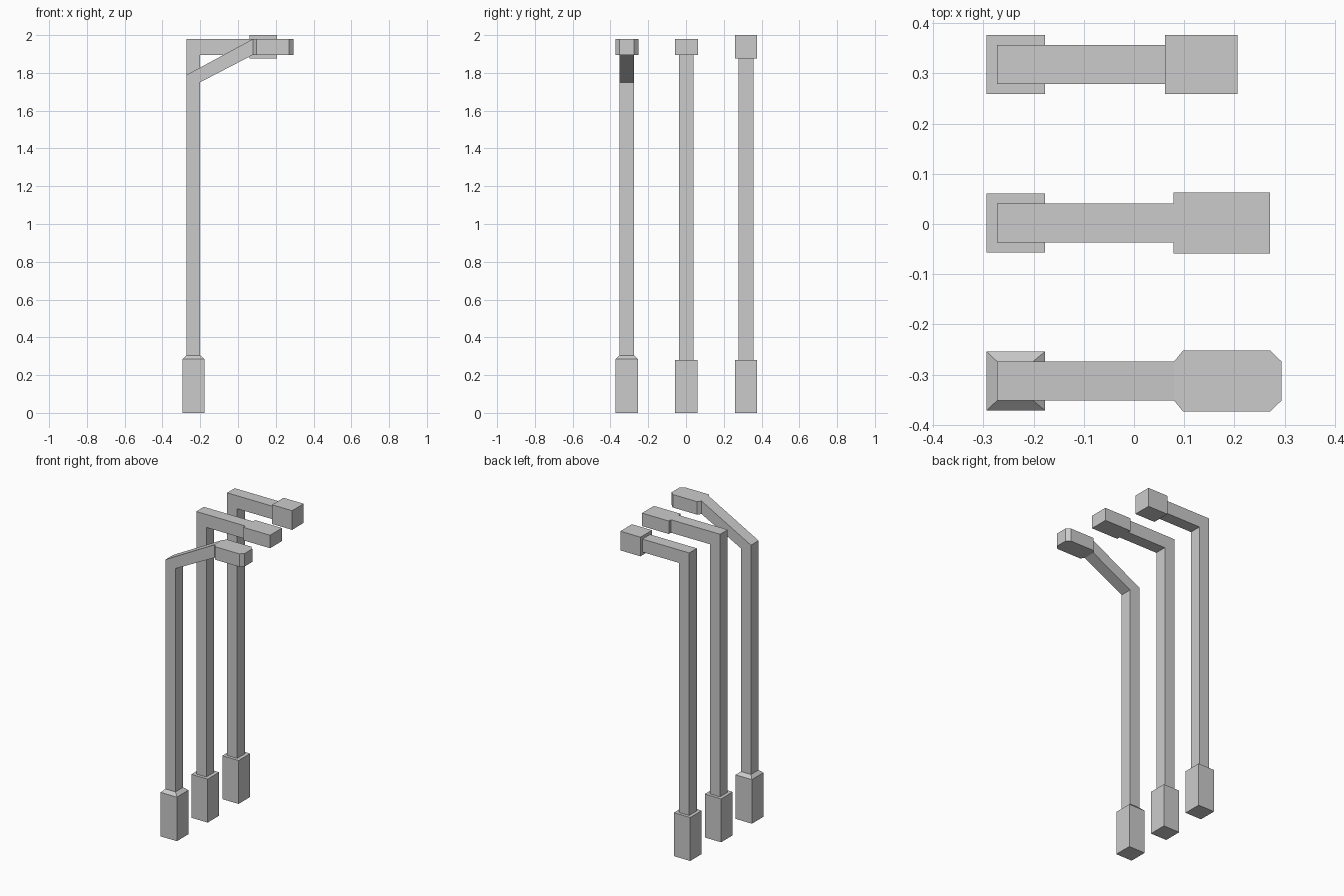
import bpy, bmesh

if "Cube" in bpy.data.objects:
    bpy.data.objects.remove(bpy.data.objects["Cube"])


def prism(name, outline, to3d_a, to3d_b):
    """Solid between two copies of an outline, each placed by a function."""
    bm = bmesh.new()
    a = [bm.verts.new(to3d_a(u, v)) for u, v in outline]
    b = [bm.verts.new(to3d_b(u, v)) for u, v in outline]
    n = len(outline)
    bm.faces.new(a)
    bm.faces.new(b)
    for i in range(n):
        j = (i + 1) % n
        bm.faces.new((a[i], a[j], b[j], b[i]))
    bmesh.ops.recalc_face_normals(bm, faces=bm.faces[:])
    me = bpy.data.meshes.new(name)
    bm.to_mesh(me)
    bm.free()
    ob = bpy.data.objects.new(name, me)
    bpy.context.collection.objects.link(ob)
    return ob


def side_prism(name, profile, y, half):
    """XZ profile extruded along y."""
    return prism(name, profile, lambda u, v: (u, y - half, v), lambda u, v: (u, y + half, v))


def plan_prism(name, outline, y, z0, z1):
    """XY outline (relative to y) extruded upward."""
    return prism(name, outline, lambda u, v: (u, y + v, z0), lambda u, v: (u, y + v, z1))


def rect(x0, x1, half):
    return [(x0, -half), (x1, -half), (x1, half), (x0, half)]


PX0, PX1, PH = -0.273, -0.201, 0.039      # pole extents
BX0, BX1, BH = -0.294, -0.177, 0.059      # base extents
Y1, Y2, Y3 = -0.313, 0.002, 0.318         # lamp positions
ARM0, ARM1 = 1.896, 1.98                  # arm bottom and top

# Base boxes
for label, y, top in (("angled", Y1, 0.285), ("flat", Y2, 0.281), ("box", Y3, 0.281)):
    plan_prism(label + "_lamp_base", rect(BX0, BX1, BH), y, 0, top)

# Sloped collar on the first base
corners = [(-1, -1), (1, -1), (1, 1), (-1, 1)]
prism("angled_lamp_collar", corners,
      lambda u, v: (BX0 if u < 0 else BX1, Y1 + v * BH, 0.285),
      lambda u, v: (PX0 if u < 0 else PX1, Y1 + v * PH, 0.305))

# Pole with slanted arm
side_prism("angled_lamp_pole", [(PX0, 0.305), (PX1, 0.305), (PX1, 1.75),
                                (0.08, ARM0), (0.08, ARM1), (PX0, 1.789)], Y1, PH)

# Poles with straight arms
for label, y, end in (("flat", Y2, 0.079), ("box", Y3, 0.062)):
    side_prism(label + "_lamp_pole", [(PX0, 0.281), (PX1, 0.281), (PX1, ARM0),
                                      (end, ARM0), (end, ARM1), (PX0, ARM1)], y, PH)

# Lamp heads: chamfered, flat and boxy
plan_prism("angled_lamp_head", [(0.08, -PH), (0.098, -0.061), (0.271, -0.061), (0.294, -PH),
                                (0.294, PH), (0.271, 0.061), (0.098, 0.061), (0.08, PH)],
           Y1, ARM0, ARM1)
plan_prism("flat_lamp_head", rect(0.079, 0.271, 0.061), Y2, ARM0, ARM1)
plan_prism("box_lamp_head", rect(0.062, 0.206, 0.059), Y3, 1.876, 2.0)
